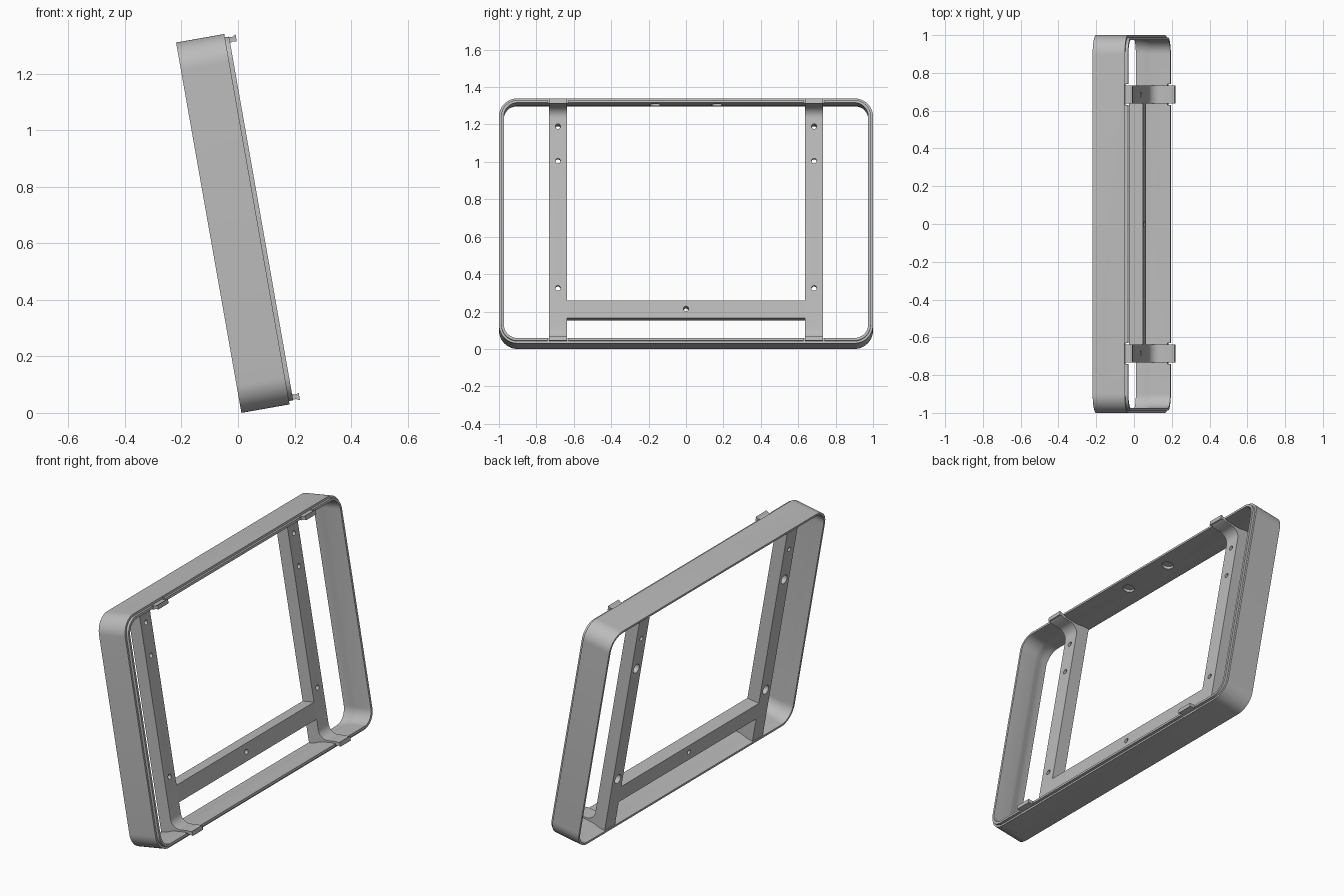
import bpy, bmesh, math
from mathutils import Matrix, Vector

if "Cube" in bpy.data.objects:
    bpy.data.objects.remove(bpy.data.objects["Cube"])

# Local axes before leaning: x = depth (front is +x), y = width, z = height
HEIGHT, HALF_WIDTH, RADIUS = 1.33, 1.0, 0.1
TILT = math.radians(-10)
STRUT_Y, STRUT_W = 0.685, 0.096
BACK, FRONT = 0.005, 0.08

grey = bpy.data.materials.new("plain grey")
grey.use_nodes = True
grey.diffuse_color = (0.5, 0.5, 0.5, 1)
grey.node_tree.nodes["Principled BSDF"].inputs["Base Color"].default_value = (0.5, 0.5, 0.5, 1)


def make(name, bm):
    bmesh.ops.recalc_face_normals(bm, faces=bm.faces)
    mesh = bpy.data.meshes.new(name)
    bm.to_mesh(mesh)
    bm.free()
    mesh.materials.append(grey)
    obj = bpy.data.objects.new(name, mesh)
    bpy.context.collection.objects.link(obj)
    return obj


def box(bm, low, high):
    low, high = Vector(low), Vector(high)
    size = high - low
    m = Matrix.Translation((low + high) / 2) @ Matrix.Diagonal((*size, 1))
    bmesh.ops.create_cube(bm, size=1, matrix=m)


def cylinder(bm, centre, radius, length, axis):
    turn = Vector((0, 0, 1)).rotation_difference(Vector(axis)).to_matrix().to_4x4()
    bmesh.ops.create_cone(bm, cap_ends=True, segments=24, radius1=radius, radius2=radius,
                          depth=length, matrix=Matrix.Translation(centre) @ turn)


def cut(obj, name, fill):
    bm = bmesh.new()
    fill(bm)
    cutter = make(name, bm)
    cutter.hide_render = True
    mod = obj.modifiers.new("cut", 'BOOLEAN')
    mod.object, mod.solver = cutter, 'EXACT'
    bpy.context.view_layer.objects.active = obj
    bpy.ops.object.modifier_apply(modifier=mod.name)
    bpy.data.objects.remove(cutter)


def rounded_ring(bm, depth, inset, steps=12):
    r = RADIUS - inset
    ring = []
    for q, (sy, sz) in enumerate([(1, 1), (-1, 1), (-1, -1), (1, -1)]):
        cy = sy * (HALF_WIDTH - RADIUS)
        cz = HEIGHT / 2 + sz * (HEIGHT / 2 - RADIUS)
        for i in range(steps + 1):
            a = math.pi / 2 * (q + i / steps)
            ring.append(bm.verts.new((depth, cy + r * math.cos(a), cz + r * math.sin(a))))
    return ring


# Rounded frame: wall section (depth, inset) swept round the outline
section = [(0, 0), (0.173, 0), (0.173, 0.012), (0.188, 0.012), (0.188, 0.026),
           (0.09, 0.026), (0.07, 0.023), (0.05, 0.017), (0.03, 0.014), (0, 0.013)]
bm = bmesh.new()
rings = [rounded_ring(bm, d, i) for d, i in section]
for a, b in zip(rings, rings[1:] + rings[:1]):
    for k in range(len(a)):
        n = (k + 1) % len(a)
        bm.faces.new((a[k], a[n], b[n], b[k]))
frame = make("outer_frame", bm)


def frame_cuts(bm):
    # Clip notches in the front lip, and shallow sockets under the top rail
    for side in (-1, 1):
        y = side * STRUT_Y
        for z in (0, HEIGHT):
            box(bm, (0.172, y - 0.056, z - 0.04), (0.22, y + 0.056, z + 0.04))
        cylinder(bm, (0.115, side * 0.165, HEIGHT - 0.03), 0.032, 0.04, (0, 0, 1))


cut(frame, "frame_cutter", frame_cuts)

# Uprights: flat back, filleted feet and hooked clips at both ends
fillet, foot = 0.055, 0.036
half = [(BACK, 0.012), (0.185, 0.014), (0.198, 0.015), (0.212, 0.008), (0.212, 0.034),
        (0.198, 0.031), (0.185, foot)]
for i in range(11):
    a = math.pi / 2 * i / 10
    half.append((FRONT + fillet - fillet * math.sin(a), foot + fillet - fillet * math.cos(a)))
outline = half + [(d, HEIGHT - z) for d, z in reversed(half)]


def upright_holes(y):
    def fill(bm):
        for z in (1.194, 1.006, 0.316):
            cylinder(bm, (0.04, y, z), 0.014, 0.2, (1, 0, 0))
    return fill


def counterbores(y):
    def fill(bm):
        for z in (1.006, 0.316):
            cylinder(bm, (0.0, y, z), 0.027, 0.1, (1, 0, 0))
    return fill


parts = [frame]
for side, label in ((1, "left"), (-1, "right")):
    y = side * STRUT_Y
    bm = bmesh.new()
    face = bm.faces.new([bm.verts.new((d, y - STRUT_W / 2, z)) for d, z in outline])
    moved = bmesh.ops.extrude_face_region(bm, geom=[face])["geom"]
    bmesh.ops.translate(bm, vec=(0, STRUT_W, 0),
                        verts=[v for v in moved if isinstance(v, bmesh.types.BMVert)])
    upright = make(label + "_upright", bm)
    cut(upright, "hole_cutter", upright_holes(y))
    cut(upright, "counterbore_cutter", counterbores(y))
    parts.append(upright)

# Crossbar between the uprights, with a screw hole in the middle
inner = STRUT_Y - STRUT_W / 2
bm = bmesh.new()
box(bm, (BACK, -inner, 0.153), (FRONT, inner, 0.25))
crossbar = make("crossbar", bm)
cut(crossbar, "crossbar_cutter",
    lambda bm: cylinder(bm, (0.04, 0, 0.204), 0.014, 0.2, (1, 0, 0)))
parts.append(crossbar)

# Lean everything back and shade
bpy.ops.object.select_all(action='DESELECT')
for obj in parts:
    obj.rotation_euler = (0, TILT, 0)
    obj.location = (0.012, 0, 0)
    obj.select_set(True)
bpy.context.view_layer.objects.active = frame
bpy.ops.object.shade_smooth_by_angle(angle=math.radians(30))
